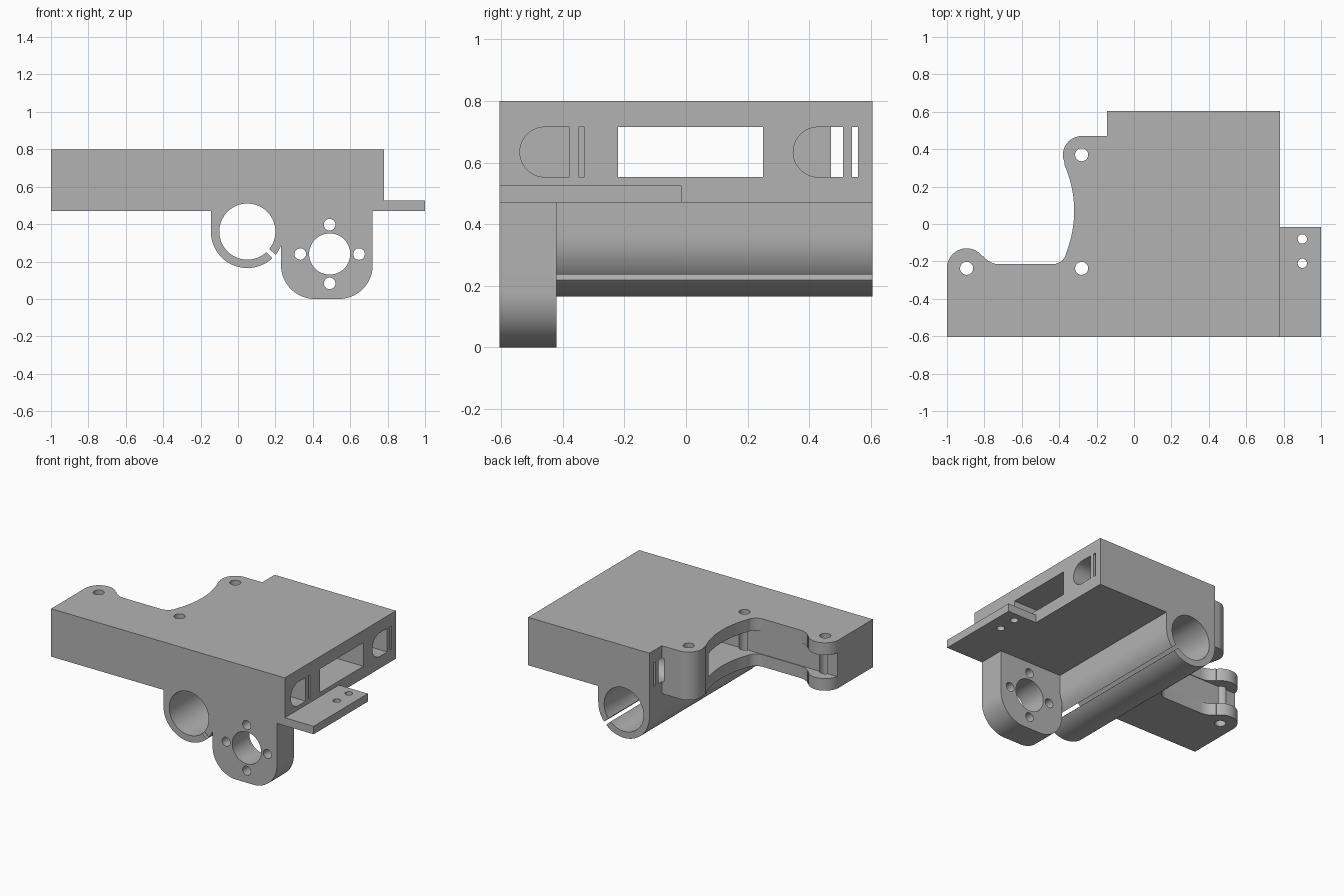
import bpy, bmesh
from math import sin, cos, radians
from mathutils import Vector

if "Cube" in bpy.data.objects:
    bpy.data.objects.remove(bpy.data.objects["Cube"])

grey = bpy.data.materials.new("plain grey")
grey.use_nodes = True
grey.diffuse_color = (0.45, 0.45, 0.45, 1)
grey.node_tree.nodes["Principled BSDF"].inputs["Base Color"].default_value = grey.diffuse_color

FRONT, BACK = -0.605, 0.605
BASE, TOP = 0.47, 0.80


def arc(cx, cy, r, a0, a1, n=16):
    """Points along an arc, angles in degrees."""
    angles = [radians(a0 + (a1 - a0) * i / n) for i in range(n + 1)]
    return [(cx + r * cos(a), cy + r * sin(a)) for a in angles]


def circle(cx, cy, r, n=48):
    return arc(cx, cy, r, 0, 360, n)[:-1]


def rect(a0, a1, b0, b1):
    return [(a0, b0), (a1, b0), (a1, b1), (a0, b1)]


def prism(name, outline, axis, start, end):
    """Extrude a 2D outline along one axis; the other two keep their order."""
    place = {"x": lambda a, b: (start, a, b),
             "y": lambda a, b: (a, start, b),
             "z": lambda a, b: (a, b, start)}[axis]
    bm = bmesh.new()
    face = bm.faces.new([bm.verts.new(place(a, b)) for a, b in outline])
    grown = bmesh.ops.extrude_face_region(bm, geom=[face])["geom"]
    step = Vector([end - start if k == axis else 0 for k in "xyz"])
    bmesh.ops.translate(bm, vec=step, verts=[v for v in grown if isinstance(v, bmesh.types.BMVert)])
    bmesh.ops.recalc_face_normals(bm, faces=bm.faces)
    mesh = bpy.data.meshes.new(name)
    bm.to_mesh(mesh)
    bm.free()
    mesh.materials.append(grey)
    obj = bpy.data.objects.new(name, mesh)
    bpy.context.collection.objects.link(obj)
    return obj


def combine(target, other, operation):
    """Apply a boolean and discard the helper."""
    mod = target.modifiers.new(operation, "BOOLEAN")
    mod.operation, mod.solver, mod.object = operation, "EXACT", other
    bpy.context.view_layer.objects.active = target
    bpy.ops.object.modifier_apply(modifier=mod.name)
    bpy.data.objects.remove(other)


# Main block with the arm, rounded lugs and scooped side
outline = [(-1, FRONT), (0.78, FRONT), (0.78, BACK), (-0.145, BACK), (-0.145, 0.47)]
outline += arc(-0.28, 0.37, 0.10, 90, 205)
outline += arc(-0.93, 0.07, 0.61, 24, -22, 24)
outline += arc(-0.437, -0.137, 0.078, -23, -90, 10)
outline += arc(-0.72, -0.108, 0.107, 270, 217, 10)
outline += arc(-0.895, -0.235, 0.105, 36, 180)
body = prism("carriage_body", outline, "z", BASE, TOP)

# Bearing tube hanging under the block
tube_x, tube_z, tube_r = 0.05, 0.36, 0.195
tube = arc(tube_x, tube_z, tube_r, 180, 360, 40)
tube += [(tube_x + tube_r, 0.49), (tube_x - tube_r, 0.49)]
combine(body, prism("bearing_tube", tube, "y", FRONT, BACK), "UNION")

# Rounded front plate
plate = arc(0.41, 0.18, 0.18, 180, 270, 20) + arc(0.54, 0.18, 0.18, 270, 360, 20)
plate += [(0.72, 0.5), (0.23, 0.5)]
combine(body, prism("front_plate", plate, "y", FRONT, -0.42), "UNION")

# Side tab
combine(body, prism("side_tab", rect(0.7, 1, FRONT, -0.015), "z", BASE, 0.525), "UNION")

cutters = []


def cut(outline, axis, start, end):
    cutters.append(prism("cutter", outline, axis, start, end))


# Bearing bore and clamp slit
cut(circle(tube_x, tube_z, 0.15, 64), "y", -0.7, 0.7)
along = Vector((cos(radians(-43)), sin(radians(-43))))
across = Vector((-along.y, along.x)) * 0.012
centre = Vector((tube_x, tube_z))
slit = [centre + along * r + across * s for r, s in ((0.12, -1), (0.23, -1), (0.23, 1), (0.12, 1))]
cut([tuple(p) for p in slit], "y", -0.7, 0.7)

# Front plate bore and its four screw holes
cut(circle(0.49, 0.24, 0.11), "y", -0.7, -0.4)
for dx, dz in ((1, 0), (-1, 0), (0, 1), (0, -1)):
    cut(circle(0.49 + 0.157 * dx, 0.24 + 0.157 * dz, 0.031, 24), "y", -0.7, -0.4)

# Vertical holes in the lugs and tab
for x, y in ((-0.28, 0.37), (-0.28, -0.237), (-0.895, -0.237)):
    cut(circle(x, y, 0.035, 24), "z", 0.4, 0.9)
for y in (-0.08, -0.21):
    cut(circle(0.9, y, 0.025, 24), "z", 0.4, 0.6)

# Window running across the whole block
LOW, HIGH = 0.553, 0.715
cut(rect(-0.22, 0.25, LOW, HIGH), "x", -1.1, 0.9)

# Round-ended pockets, each with a thin slot beside it
for y in (-0.458, 0.429):
    radius = (HIGH - LOW) / 2
    pocket = arc(y, (LOW + HIGH) / 2, radius, 90, 270, 24) + [(y + 0.08, LOW), (y + 0.08, HIGH)]
    cut(pocket, "x", -0.16, 0.9)
    cut(rect(y + 0.109, y + 0.129, LOW, HIGH), "x", -0.16, 0.9)

for cutter in cutters:
    combine(body, cutter, "DIFFERENCE")

# Smooth the round walls, keep the corners crisp
for o in bpy.context.selected_objects:
    o.select_set(False)
body.select_set(True)
bpy.context.view_layer.objects.active = body
bpy.ops.object.shade_smooth_by_angle(angle=radians(25))
